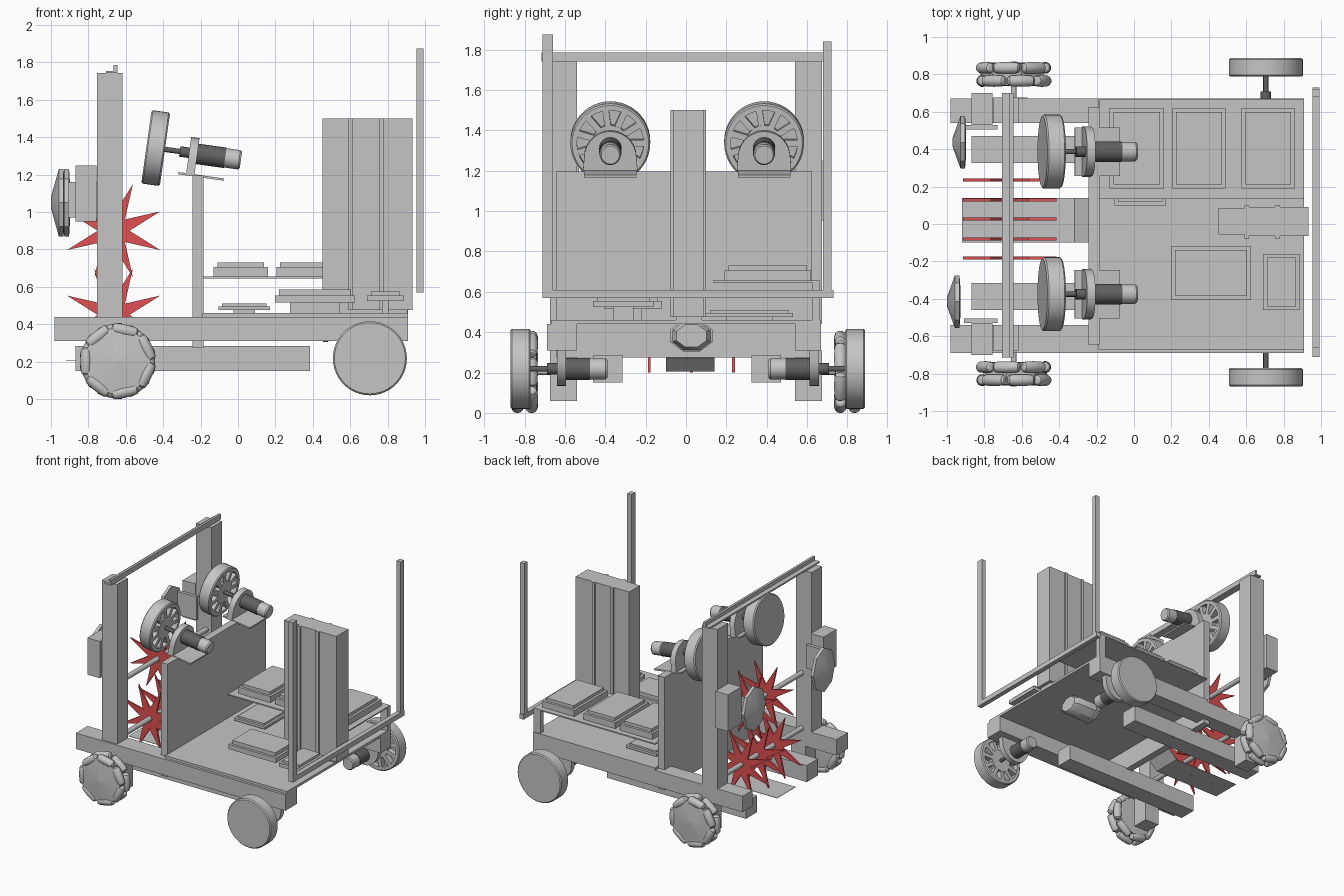
import bpy, bmesh, math
from mathutils import Matrix, Vector

if "Cube" in bpy.data.objects:
    bpy.data.objects.remove(bpy.data.objects["Cube"])


def material(name, r, g, b):
    m = bpy.data.materials.new(name)
    m.diffuse_color = (r, g, b, 1)
    m.use_nodes = True
    m.node_tree.nodes["Principled BSDF"].inputs["Base Color"].default_value = m.diffuse_color
    return m


GREY = material("grey", 0.56, 0.56, 0.56)
DARK = material("dark_grey", 0.12, 0.12, 0.12)
RED = material("red", 0.75, 0.08, 0.085)


def finish(name, bm, mat):
    bmesh.ops.recalc_face_normals(bm, faces=bm.faces)
    for f in bm.faces:
        f.smooth = True
    for e in bm.edges:
        e.smooth = len(e.link_faces) == 2 and e.calc_face_angle(0) < 0.6
    me = bpy.data.meshes.new(name)
    bm.to_mesh(me)
    bm.free()
    me.materials.append(mat)
    ob = bpy.data.objects.new(name, me)
    bpy.context.collection.objects.link(ob)
    return ob


def add_box(bm, x0, x1, y0, y1, z0, z1, M=Matrix()):
    S = Matrix.Diagonal((x1 - x0, y1 - y0, z1 - z0, 1))
    T = Matrix.Translation(((x0 + x1) / 2, (y0 + y1) / 2, (z0 + z1) / 2))
    bmesh.ops.create_cube(bm, size=1, matrix=M @ T @ S)


def box(name, *dims, mat=GREY, M=Matrix()):
    bm = bmesh.new()
    add_box(bm, *dims, M)
    return finish(name, bm, mat)


def add_lathe(bm, profile, M, seg=32):
    """Closed solid turned round local z from (radius, z) points."""
    rings = [[bm.verts.new(M @ Vector((r * math.cos(2 * math.pi * i / seg),
                                       r * math.sin(2 * math.pi * i / seg), z)))
              for i in range(seg)] for r, z in profile]
    for a, b in zip(rings, rings[1:]):
        for i in range(seg):
            j = (i + 1) % seg
            bm.faces.new((a[i], a[j], b[j], b[i]))
    bm.faces.new(rings[0])
    bm.faces.new(rings[-1])


def lathe(name, profile, M, mat=GREY, seg=32):
    bm = bmesh.new()
    add_lathe(bm, profile, M, seg)
    return finish(name, bm, mat)


def prism(name, pts, z0, z1, M, mat=GREY):
    """Outline in local xy, pushed along local z."""
    bm = bmesh.new()
    lo, hi = [[bm.verts.new(M @ Vector((x, y, z))) for x, y in pts] for z in (z0, z1)]
    bm.faces.new(lo)
    bm.faces.new(hi)
    for i in range(len(pts)):
        j = (i + 1) % len(pts)
        bm.faces.new((lo[i], lo[j], hi[j], hi[i]))
    return finish(name, bm, mat)


def frame(origin, axis, up):
    z, y = Vector(axis).normalized(), Vector(up).normalized()
    x = y.cross(z)
    return Matrix.Translation(origin) @ Matrix((x, y, z)).transposed().to_4x4()


def driven_wheel(name, M, length):
    """Spoked wheel with shaft, mount and motor along local z."""
    bm = bmesh.new()
    add_lathe(bm, [(0.190, -0.05), (0.198, -0.042), (0.198, 0.042), (0.190, 0.05),
                   (0.165, 0.05), (0.165, 0.005), (0.09, 0.005), (0.09, 0.048),
                   (0.05, 0.048)], M, 44)
    for i in range(11):
        add_box(bm, 0.085, 0.17, -0.016, 0.016, 0, 0.047,
                M @ Matrix.Rotation(2 * math.pi * i / 11, 4, 'Z'))
    finish(name + "_wheel", bm, GREY)
    lathe(name + "_shaft", [(0.014, 0.04), (0.014, 0.13), (0.028, 0.13), (0.028, 0.19)], M, DARK, 20)
    arch = [(-0.135, -0.11), (0.135, -0.11)]
    arch += [(0.13 * math.cos(math.pi * i / 14), -0.05 + 0.135 * math.sin(math.pi * i / 14))
             for i in range(15)]
    prism(name + "_motor_mount", arch, 0.18, 0.225, M)
    lathe(name + "_motor", [(0.055, 0.225), (0.055, length - 0.085)], M, DARK)
    lathe(name + "_motor_cap", [(0.052, length - 0.085), (0.052, length - 0.01),
                                (0.045, length)], M)


# chassis rails, deck and dividing wall
box("side_rail_front", -0.98, 0.91, -0.69, -0.54, 0.31, 0.44)
box("side_rail_back", -0.98, 0.91, 0.54, 0.67, 0.31, 0.44)
box("lower_rail_front", -0.87, 0.385, -0.46, -0.315, 0.15, 0.285)
box("lower_rail_back", -0.87, 0.385, 0.325, 0.47, 0.15, 0.285)
box("deck", -0.19, 0.91, -0.67, 0.67, 0.44, 0.46)
box("dividing_wall", -0.243, -0.185, -0.645, 0.625, 0.275, 1.195)

# rounded tank under the deck
tank = Matrix.Translation((0, 0.027, 0.382)) @ frame((0, 0, 0), (1, 0, 0), (0, 0, 1)) \
    @ Matrix.Diagonal((1.35, 1, 1, 1)) @ Matrix.Rotation(math.pi / 8, 4, 'Z')
lathe("rear_tank", [(0.083, 0.455), (0.083, 0.48), (0.076, 0.485), (0.076, 0.66), (0.06, 0.69)],
      tank, seg=8)

# intake ramp
side = frame((0, 0, 0), (0, -1, 0), (0, 0, 1))
prism("intake_ramp", [(-0.92, 0.204), (-0.315, 0.204), (-0.24, 0.273), (-0.24, 0.278),
                      (-0.317, 0.207), (-0.92, 0.207)], -0.14, 0.1, side)

# towers, wheel blocks, cross bar
for s, n in ((-1, "front"), (1, "back")):
    ys = sorted((s * 0.54, s * 0.675))
    box("tower_" + n, -0.755, -0.617, *ys, 0.44, 1.742)
    box("wheel_block_" + n, -0.70, -0.57, *ys, 0.06, 0.31)
bm = bmesh.new()
add_box(bm, -0.705, -0.645, -0.715, 0.70, 1.742, 1.755)
add_box(bm, -0.665, -0.645, -0.715, 0.70, 1.755, 1.785)
finish("tower_cross_bar", bm, GREY)

# rear masts and bar
box("mast_front", 0.955, 0.993, -0.71, -0.66, 0.57, 1.875)
box("mast_back", 0.955, 0.993, 0.68, 0.72, 0.57, 1.84)
box("mast_cross_bar", 0.955, 0.993, -0.71, 0.73, 0.57, 0.61)

# star rollers on two shafts
star = []
for i in range(16):
    r, a = (0.27, 0.085)[i % 2], math.pi / 8 * (i + 1)
    star.append((r * math.cos(a), r * math.sin(a)))
for z, n, rows in ((0.45, "lower", (0.235, 0.027, -0.182)), (0.90, "upper", (0.128, -0.08))):
    lathe(n + "_shaft", [(0.02, -0.54), (0.02, 0.54)],
          frame((-0.665, 0, z), (0, -1, 0), (0, 0, 1)), seg=20)
    for i, y in enumerate(rows):
        prism(f"{n}_star_{i + 1}", star, -0.007, 0.007,
              frame((-0.665, y, z), (0, -1, 0), (0, 0, 1)), RED)

# shooter wheels tilted back above the wall
t = math.radians(8)
for y, n in ((-0.375, "front"), (0.387, "back")):
    ax, up = (math.cos(t), 0, -math.sin(t)), (math.sin(t), 0, math.cos(t))
    M = frame((-0.44, y, 1.342), ax, up)
    driven_wheel("shooter_" + n, M, 0.46)
    box("shooter_plate_" + n, -0.13, 0.13, -0.122, -0.11, 0.14, 0.385, M=M)

# driven rear wheels
for s, y, n in ((-1, -0.82, "front"), (1, 0.838, "back")):
    driven_wheel("drive_" + n, frame((0.705, y, 0.218), (0, -s, 0), (0, 0, -1)), 0.43)

# omni wheels with barrel rollers
for s, n in ((-1, "front"), (1, "back")):
    M = frame((-0.643, s * 0.80, 0.203), (0, s, 0), (0, 0, 1))
    lathe("omni_body_" + n, [(0.15, -0.062), (0.178, -0.058), (0.178, 0.058), (0.15, 0.062),
                             (0.03, 0.064), (0.012, 0.068)], M, seg=7)
    lathe("omni_axle_" + n, [(0.015, -0.14), (0.015, 0.068)], M, seg=16)
    bm = bmesh.new()
    for row, z in enumerate((0.035, -0.035)):
        for i in range(7):
            a = 2 * math.pi * (i + 0.5 + row / 2) / 7
            R = M @ Matrix.Rotation(a, 4, 'Z') @ Matrix.Translation((0.168, 0, z)) \
                @ Matrix.Rotation(math.pi / 2, 4, 'X')
            add_lathe(bm, [(0.015, -0.072), (0.025, -0.065), (0.030, -0.05), (0.032, 0),
                           (0.030, 0.05), (0.025, 0.065), (0.015, 0.072)], R, 14)
    finish("omni_rollers_" + n, bm, GREY)

# side paddles in front of the towers
for s, x, y, n in ((-1, -0.963, -0.415, "front"), (1, -0.933, 0.437, "back")):
    ys = sorted((s * 0.53, s * 0.70))
    box("paddle_block_" + n, -0.87, -0.757, *ys, 0.95, 1.25)
    box("paddle_arm_" + n, -0.91, -0.73, *sorted((s * 0.505, s * 0.53)), 0.97, 1.16)
    M = frame((x, y, 1.05), (-1, 0, 0), (0, 0, 1)) @ Matrix.Diagonal((0.78, 1, 1, 1))
    lathe("paddle_" + n, [(0.10, -0.035), (0.18, -0.03), (0.18, -0.005), (0.03, 0.037)],
          M @ Matrix.Rotation(math.pi / 2, 4, 'Z'), seg=8)

# tall cabinet with raised ribs
bm = bmesh.new()
for x0, x1, y0, y1 in ((0.453, 0.59, -0.055, 0.085), (0.59, 0.615, -0.077, 0.1),
                       (0.615, 0.755, -0.064, 0.09), (0.755, 0.78, -0.077, 0.1),
                       (0.78, 0.933, -0.064, 0.09)):
    add_box(bm, x0, x1, y0, y1, 0.475, 1.5)
add_box(bm, 0.47, 0.905, -0.05, 0.08, 0.455, 0.48)
finish("tall_cabinet", bm, GREY)

# shelf and stepped electronics boxes
box("shelf", -0.185, 0.91, 0.135, 0.665, 0.645, 0.655)
box("shelf_post", 0.85, 0.91, 0.625, 0.665, 0.46, 0.645)
boxes = (("shelf_box_1", -0.13, 0.16, 0.19, 0.62, 0.655, 0.705, 0.73),
         ("shelf_box_2", 0.205, 0.49, 0.19, 0.62, 0.655, 0.705, 0.73),
         ("shelf_box_3", 0.575, 0.86, 0.19, 0.62, 0.655, 0.705, 0.73),
         ("deck_box_1", 0.198, 0.625, -0.405, -0.12, 0.515, 0.555, 0.585),
         ("deck_box_2", 0.69, 0.885, -0.46, -0.16, 0.525, 0.555, 0.575),
         ("deck_box_3", -0.105, 0.172, 0.10, 0.53, 0.475, 0.495, 0.51))
for n, x0, x1, y0, y1, z0, z1, z2 in boxes:
    bm = bmesh.new()
    add_box(bm, x0, x1, y0, y1, z0, z1)
    add_box(bm, x0 + 0.02, x1 - 0.02, y0 + 0.02, y1 - 0.02, z1, z2)
    if z0 < 0.6:
        add_box(bm, x0 + 0.08, x1 - 0.08, y0 + 0.1, y1 - 0.1, 0.46, z0)
    finish(n, bm, GREY)
